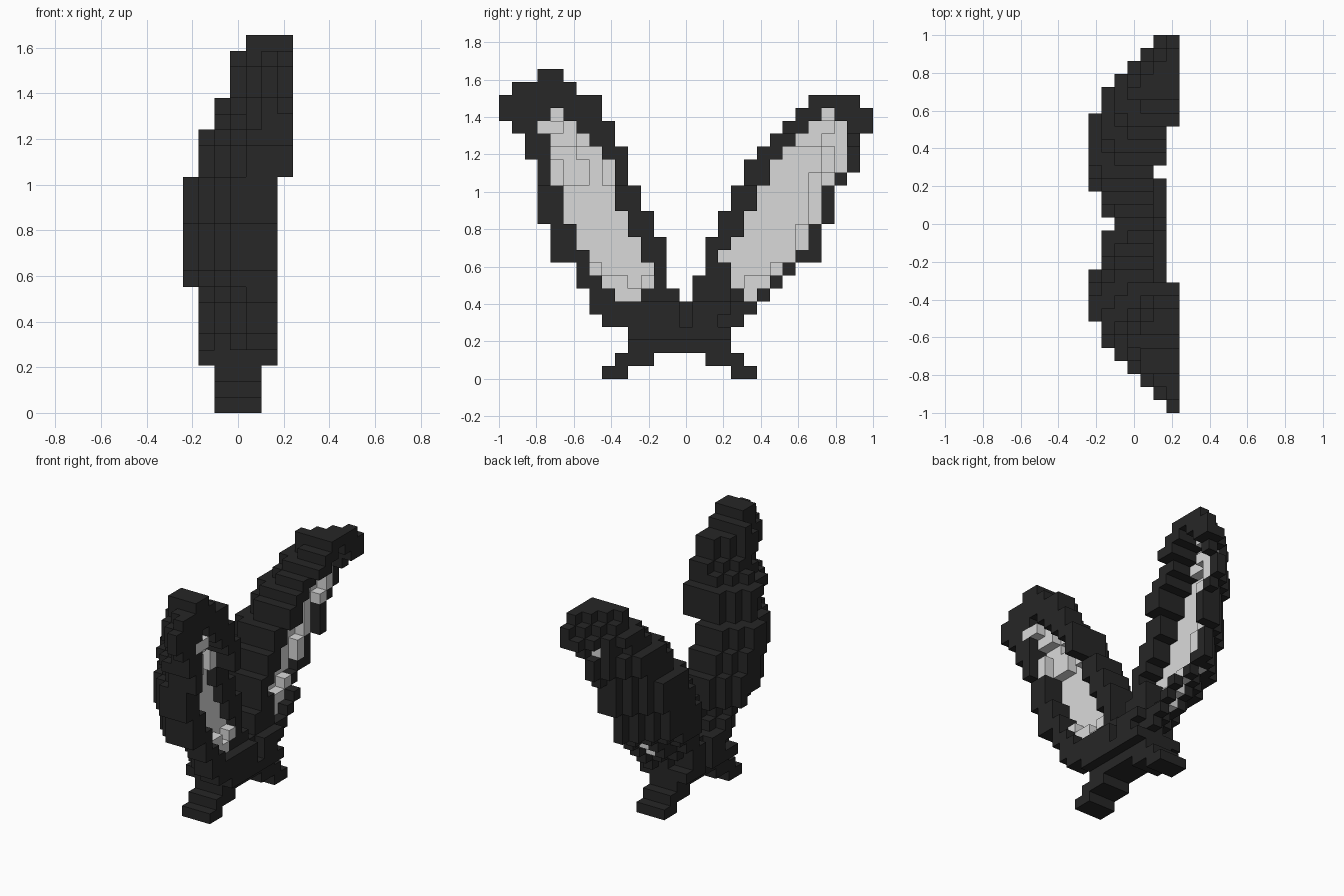
import bpy
import bmesh
from mathutils import Vector

cube = bpy.data.objects.get("Cube")
if cube:
    bpy.data.objects.remove(cube, do_unlink=True)

CELL = 2 / 29                       # block size: 29 blocks along y
ORIGIN = Vector((-3.5 * CELL, -1, 0))
FIRST_EAR_ROW = 4


def make_material(name, value):
    mat = bpy.data.materials.new(name)
    mat.use_nodes = True
    color = (value, value, value, 1)
    mat.diffuse_color = color
    mat.node_tree.nodes["Principled BSDF"].inputs["Base Color"].default_value = color
    return mat


charcoal = make_material("charcoal", 0.02)
pale_grey = make_material("pale grey", 0.7)
parts = {}


def fill(part, xs, ys, zs):
    """Add a box of blocks to a part."""
    blocks = parts.setdefault(part, set())
    blocks.update((x, y, z) for x in range(*xs) for y in range(*ys) for z in range(*zs))


# Headband with a stepped underside, a centre notch and two feet
fill("headband", (2, 5), (10, 18), (2, 3))
fill("headband", (1, 6), (10, 14), (3, 4))
fill("headband", (2, 6), (14, 15), (3, 4))
fill("headband", (1, 6), (15, 18), (3, 4))
fill("headband", (1, 6), (12, 14), (4, 6))
fill("headband", (2, 5), (14, 15), (4, 6))
fill("headband", (1, 6), (15, 17), (4, 6))
for ys, row in (((8, 10), 0), ((9, 12), 1), ((18, 20), 0), ((16, 19), 1)):
    fill("headband", (2, 5), ys, (row, row + 1))


def latest(steps, row):
    """Values of the last step that starts at or below a row."""
    return [step[1:] for step in steps if row >= step[0]][-1]


def build_ear(name, start, end, lining_start, lining_end, outer_low,
              outer_curl, inner_curl, bends, rims, depth):
    """Cupped ear: rows of blocks between two edges, with a recessed lining."""
    for i, (a, b) in enumerate(zip(start, end)):
        row = i + FIRST_EAR_ROW
        centre = latest(bends, row)[0]
        outer_rim, inner_rim = latest(rims, row)
        for y in range(a, b):
            outer, inner = (y - a, b - 1 - y) if outer_low else (b - 1 - y, y - a)
            curl = outer_curl[outer] if outer < len(outer_curl) else 0
            if b - a > 5 and inner < len(inner_curl):
                curl = max(curl, inner_curl[inner])
            if b - a < 3:
                curl = 0
            back = min(centre + curl, 6)
            cell_y, cell_z = (y, y + 1), (row, row + 1)
            front = max(outer_rim if outer < inner else inner_rim, back + 1)
            if i < len(lining_start) and lining_start[i] <= y < lining_end[i]:
                front = min(max(back + depth, depth + 1), front)
                back = min(back, front - 2)
                front -= 1
                fill(name + "_lining", (front, front + 1), cell_y, cell_z)
            fill(name, (back, front), cell_y, cell_z)


# Taller front ear
build_ear(
    "front_ear",
    [8, 7, 7, 6, 6, 4, 4, 4, 3, 3, 3, 3, 3, 2, 2, 1, 0, 0, 1, 3],
    [14, 14, 14, 13, 13, 13, 13, 12, 12, 11, 11, 10, 10, 10, 9, 9, 8, 8, 6, 5],
    [0, 0, 9, 8, 7, 7, 6, 6, 5, 5, 5, 4, 4, 4, 4, 3, 4],
    [0, 0, 11, 12, 12, 11, 11, 10, 10, 9, 9, 9, 9, 8, 7, 6, 5],
    True, [3, 2, 1, 1], [2, 1],
    bends=[(4, 1), (8, 0), (15, 1), (18, 2), (19, 3), (23, 4)],
    rims=[(4, 6, 6), (6, 6, 5), (15, 7, 7)], depth=3)

# Shorter rear ear
build_ear(
    "rear_ear",
    [15, 15, 15, 15, 16, 16, 16, 17, 17, 18, 18, 19, 19, 20, 21, 22, 23, 24],
    [19, 20, 21, 22, 23, 25, 25, 25, 26, 26, 26, 27, 28, 28, 28, 29, 29, 28],
    [0, 0, 19, 18, 18, 17, 18, 19, 19, 20, 20, 21, 21, 22, 23, 24, 25],
    [0, 0, 20, 21, 22, 23, 24, 24, 25, 25, 25, 26, 27, 27, 27, 27, 26],
    False, [3, 2, 1], [1],
    bends=[(4, 1), (8, 0), (15, 1), (18, 2), (20, 3)],
    rims=[(4, 5, 6), (6, 4, 5), (12, 5, 5), (15, 5, 6), (19, 7, 7)], depth=2)


# Turn each set of blocks into a mesh of its exposed faces
occupied = set().union(*parts.values())
parts["headband"] -= parts["front_ear"] | parts["rear_ear"]
for name, blocks in parts.items():
    bm = bmesh.new()
    for block in sorted(blocks):
        for axis in range(3):
            for side in (0, 1):
                neighbour = list(block)
                neighbour[axis] += 2 * side - 1
                if tuple(neighbour) in occupied:
                    continue
                corner = Vector(block)
                corner[axis] += side
                u, v = Vector((0, 0, 0)), Vector((0, 0, 0))
                u[(axis + 1) % 3] = 1
                v[(axis + 2) % 3] = 1
                ring = [corner, corner + u, corner + u + v, corner + v]
                if side == 0:
                    ring.reverse()
                bm.faces.new([bm.verts.new(ORIGIN + p * CELL) for p in ring])
    bmesh.ops.remove_doubles(bm, verts=bm.verts[:], dist=CELL / 100)
    mesh = bpy.data.meshes.new(name)
    bm.to_mesh(mesh)
    bm.free()
    mesh.materials.append(pale_grey if name.endswith("lining") else charcoal)
    bpy.context.collection.objects.link(bpy.data.objects.new(name, mesh))
